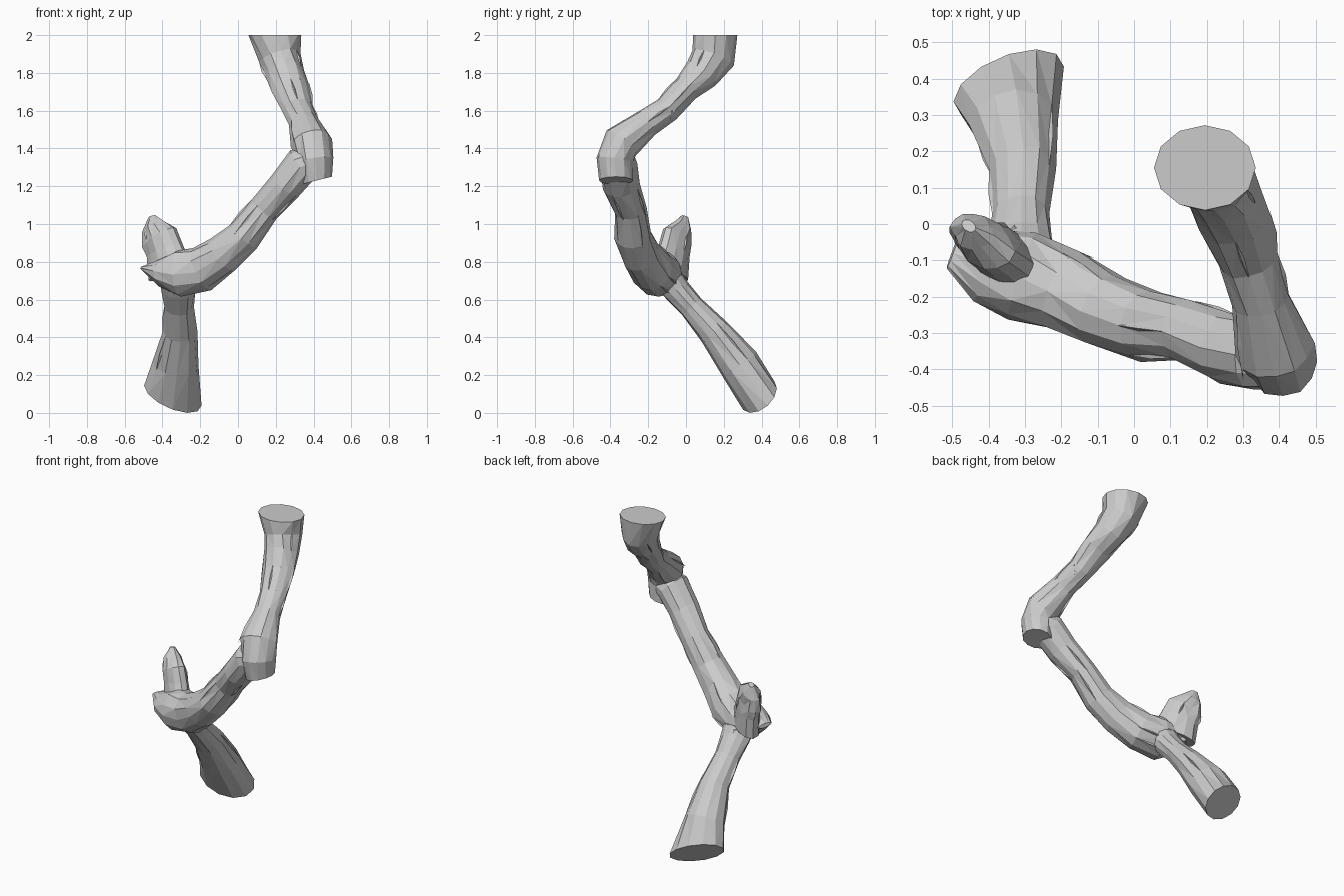
import bpy, bmesh, math, random
from mathutils import Vector

random.seed(4)
SIDES = 12

cube = bpy.data.objects.get("Cube")
if cube:
    bpy.data.objects.remove(cube, do_unlink=True)

bark = bpy.data.materials.new("grey_bark")
bark.use_nodes = True
GREY = (0.6, 0.6, 0.6, 1)
bark.diffuse_color = GREY
bark.node_tree.nodes["Principled BSDF"].inputs["Base Color"].default_value = GREY


def add_object(name, bm):
    bmesh.ops.recalc_face_normals(bm, faces=bm.faces)
    mesh = bpy.data.meshes.new(name)
    bm.to_mesh(mesh)
    bm.free()
    mesh.materials.append(bark)
    obj = bpy.data.objects.new(name, mesh)
    bpy.context.collection.objects.link(obj)


def ring_axes(tangent, ref):
    u = (ref - tangent * ref.dot(tangent)).normalized()
    return u, tangent.cross(u)


def limb(name, rings, ref, start=None, end=None, rough=0.06, ridges=0):
    """Faceted tube through (centre, width radius, depth radius) rings."""
    ref = Vector(ref)
    centres = [Vector(r[0]) for r in rings]
    last = len(rings) - 1
    flutes = [1 + random.uniform(-rough, rough) for _ in range(SIDES)]
    bm = bmesh.new()
    loops = []
    for i, (c, (_, ru, rv)) in enumerate(zip(centres, rings)):
        t = centres[min(i + 1, last)] - centres[max(i - 1, 0)]
        if i == 0 and start:
            t = Vector(start)
        if i == last and end:
            t = Vector(end)
        u, v = ring_axes(t.normalized(), ref)
        inner = 0 < i < last
        loop = []
        for k in range(SIDES):
            a = math.tau * k / SIDES
            s = flutes[k] * (1 + random.uniform(-rough, rough)) if inner else 1
            loop.append(bm.verts.new(c + s * (u * ru * math.cos(a) + v * rv * math.sin(a))))
        loops.append(loop)
    for a, b in zip(loops, loops[1:]):
        for k in range(SIDES):
            j = (k + 1) % SIDES
            quad = (a[k], a[j], b[j], b[k])
            # split each panel along a random diagonal for chiselled facets
            s = random.randint(0, 1)
            bm.faces.new((quad[s], quad[s + 1], quad[s + 2]))
            bm.faces.new((quad[s], quad[s + 2], quad[(s + 3) % 4]))
    bm.faces.new(loops[0])
    bm.faces.new(loops[-1])

    # long thin bark slivers lying along the limb
    for _ in range(ridges):
        i = random.randint(1, last - 2)
        k = random.randrange(SIDES)
        p, q = loops[i][k].co, loops[i + 1][k].co
        n = (p - centres[i]).normalized()
        side = (q - p).cross(n).normalized() * 0.01
        f = random.uniform(0.4, 0.6)
        mid = p.lerp(q, f)
        tip_a, tip_b = p.lerp(q, f - 0.6), p.lerp(q, f + 0.6)
        pts = [bm.verts.new(x) for x in
               (tip_a, tip_b, mid + n * 0.008, mid + side - n * 0.006, mid - side - n * 0.006)]
        for x, y in ((2, 3), (3, 4), (4, 2)):
            bm.faces.new((pts[0], pts[x], pts[y]))
            bm.faces.new((pts[1], pts[y], pts[x]))
    add_object(name, bm)


# flared foot with a slanted saw cut
limb("lower_branch", [
    ((-0.345, 0.385, 0.092), 0.168, 0.112),
    ((-0.325, 0.28, 0.26), 0.122, 0.11),
    ((-0.305, 0.15, 0.43), 0.09, 0.085),
    ((-0.31, 0.03, 0.56), 0.076, 0.068),
    ((-0.31, -0.05, 0.65), 0.09, 0.075),
    ((-0.31, -0.11, 0.73), 0.1, 0.08),
], (1, 0, 0), start=(0.42, -0.6, 0.66), rough=0.04, ridges=3)

# long diagonal limb from the knuckle to the elbow
limb("middle_branch", [
    ((-0.50, -0.08, 0.765), 0.045, 0.012),
    ((-0.41, -0.115, 0.745), 0.105, 0.075),
    ((-0.31, -0.145, 0.735), 0.13, 0.125),
    ((-0.19, -0.185, 0.76), 0.115, 0.125),
    ((-0.08, -0.24, 0.835), 0.105, 0.108),
    ((0.03, -0.28, 0.935), 0.1, 0.094),
    ((0.14, -0.295, 1.075), 0.085, 0.085),
    ((0.25, -0.34, 1.2), 0.1, 0.088),
    ((0.34, -0.36, 1.31), 0.1, 0.098),
    ((0.43, -0.375, 1.34), 0.085, 0.085),
], (0, 1, 0), rough=0.05, ridges=12)

# upper limb from the elbow to the level top cut
limb("upper_branch", [
    ((0.415, -0.37, 1.23), 0.085, 0.09),
    ((0.41, -0.38, 1.34), 0.1, 0.1),
    ((0.39, -0.345, 1.43), 0.108, 0.105),
    ((0.35, -0.21, 1.535), 0.078, 0.075),
    ((0.315, -0.1, 1.61), 0.082, 0.072),
    ((0.28, 0.0, 1.715), 0.098, 0.075),
    ((0.25, 0.08, 1.795), 0.105, 0.095),
    ((0.225, 0.14, 1.88), 0.108, 0.118),
    ((0.195, 0.155, 2.0), 0.14, 0.117),
], (1, 0, 0), start=(-0.25, 0, 1), end=(0, 0, 1), rough=0.045, ridges=9)

# short, flattened broken side stub
limb("side_stub", [
    ((-0.36, -0.09, 0.74), 0.14, 0.075),
    ((-0.39, -0.065, 0.86), 0.112, 0.07),
    ((-0.415, -0.05, 0.93), 0.105, 0.065),
    ((-0.445, -0.02, 0.985), 0.065, 0.048),
    ((-0.455, -0.005, 1.04), 0.022, 0.015),
], (-0.78, 0.62, 0), rough=0.08, ridges=4)

# ragged splinters around the narrow neck and the knuckle
for i, (c, r) in enumerate([((0.28, -0.12, 1.6), 0.035), ((0.36, -0.09, 1.6), 0.03),
                            ((-0.33, -0.03, 0.66), 0.04), ((-0.40, -0.04, 0.75), 0.04)]):
    limb(f"splinter_{i + 1}", [
        (Vector(c) - Vector((0, 0, 0.05)), r * 0.4, r * 0.4),
        (c, r, r),
        (Vector(c) + Vector((0, 0.01, 0.06)), r * 0.3, r * 0.3),
    ], (1, 0, 0), rough=0.2)
